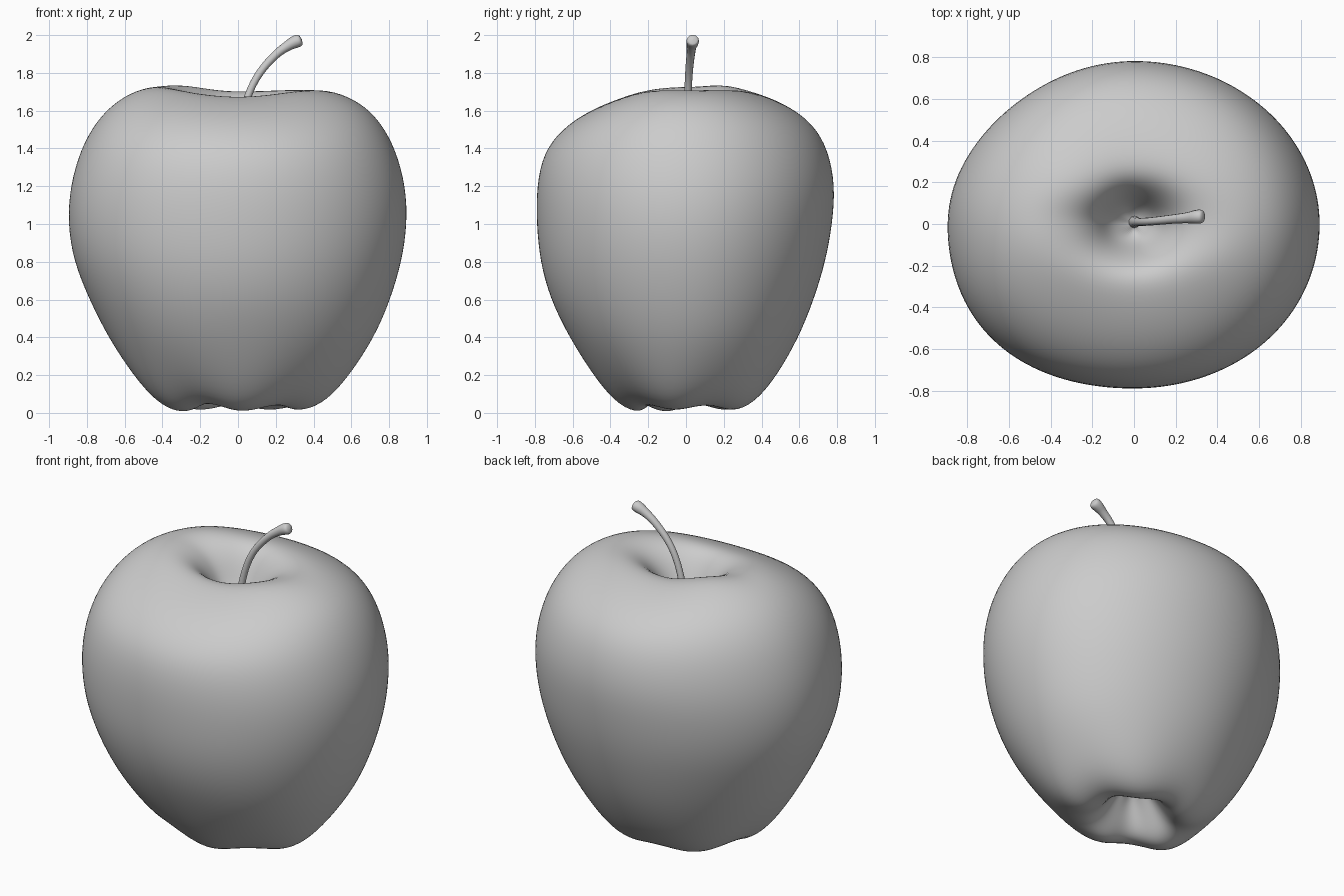
import bpy, bmesh
from math import sin, cos, pi, radians

if "Cube" in bpy.data.objects:
    bpy.data.objects.remove(bpy.data.objects["Cube"])

SEG = 40
# body profile: height, then reach toward +x, +y, -x, -y (calyx cavity -> stem cavity)
ROWS = [
    (0.26, .05, .05, .05, .05),
    (0.20, .11, .11, .11, .11),
    (0.10, .18, .17, .18, .16),
    (0.035, .26, .23, .24, .21),
    (0.02, .35, .30, .33, .27),
    (0.07, .47, .39, .44, .37),
    (0.20, .59, .49, .56, .485),
    (0.40, .725, .60, .69, .62),
    (0.60, .81, .68, .79, .72),
    (0.80, .87, .742, .873, .775),
    (1.00, .90, .778, .905, .794),
    (1.20, .892, .794, .893, .794),
    (1.40, .838, .757, .835, .757),
    (1.54, .765, .68, .755, .655),
    (1.64, .675, .555, .66, .52),
    (1.71, .55, .40, .54, .37),
    (1.735, .41, .28, .41, .27),
    (1.70, .27, .20, .27, .20),
    (1.60, .17, .14, .175, .14),
    (1.48, .11, .09, .12, .09),
    (1.43, .04, .04, .04, .04),
]
CORNER = (.0, .025, -.035, -.008)      # flattening of each diagonal
SHOULDER = (.01, .035, .01, .02)       # extra shoulder height on each diagonal


def body_point(row, t):
    z, e, n, w, s = row
    c, q = cos(t), sin(t)
    quad = int(t / (pi / 2)) % 4
    diag = sin(2 * t) ** 2
    # five lobes fading upward, with the deepest groove at front left
    lobe = cos(5 * (t - radians(203)))
    fade = max(0, 1 - z / .35)
    amp = .55 + .45 * max(0, cos(t - radians(225)))
    k = 1 - CORNER[quad] * diag + .025 * fade * lobe * amp
    if z > 1.2:   # uneven shoulders
        scale = (.965 if c > 0 else 1.0) * c * c + (.955 if q > 0 else .90) * q * q
        z = 1.2 + (z - 1.2) * (scale + SHOULDER[quad] * diag)
    z -= .024 * fade * lobe * amp
    return ((e if c > 0 else w) * c * k, (n if q > 0 else s) * q * k, z)


# apple body
bm = bmesh.new()
rings = [[bm.verts.new(body_point(r, 2 * pi * i / SEG)) for i in range(SEG)] for r in ROWS]
for a, b in zip(rings, rings[1:]):
    for i in range(SEG):
        j = (i + 1) % SEG
        bm.faces.new((a[i], a[j], b[j], b[i]))
for ring, z in ((rings[0], .27), (rings[-1], 1.42)):
    mid = bm.verts.new((0, 0, z))
    for i in range(SEG):
        bm.faces.new((ring[i], ring[(i + 1) % SEG], mid))
bmesh.ops.recalc_face_normals(bm, faces=bm.faces)
me = bpy.data.meshes.new("apple_body")
bm.to_mesh(me)
bm.free()
me.polygons.foreach_set("use_smooth", [True] * len(me.polygons))
body = bpy.data.objects.new("apple_body", me)
bpy.context.collection.objects.link(body)
sub = body.modifiers.new("smooth", 'SUBSURF')
sub.levels = sub.render_levels = 2

# stem: x, y, z, thickness
STEM = [
    (0.0, .01, 1.40, .030), (.01, .01, 1.52, .020), (.05, .01, 1.68, .019),
    (.11, .015, 1.80, .020), (.20, .025, 1.90, .022), (.26, .03, 1.942, .026),
    (.30, .035, 1.964, .034), (.325, .036, 1.972, .033), (.335, .036, 1.976, .022),
    (.338, .036, 1.977, .002),
]
cu = bpy.data.curves.new("stem", 'CURVE')
cu.dimensions = '3D'
cu.bevel_depth = 1
cu.bevel_resolution = 4
cu.use_fill_caps = True
sp = cu.splines.new('NURBS')
sp.points.add(len(STEM) - 1)
for p, (x, y, z, r) in zip(sp.points, STEM):
    p.co = (x, y, z, 1)
    p.radius = r
sp.order_u = 3
sp.use_endpoint_u = True
sp.resolution_u = 8
sp.use_smooth = True
stem = bpy.data.objects.new("stem", cu)
bpy.context.collection.objects.link(stem)
